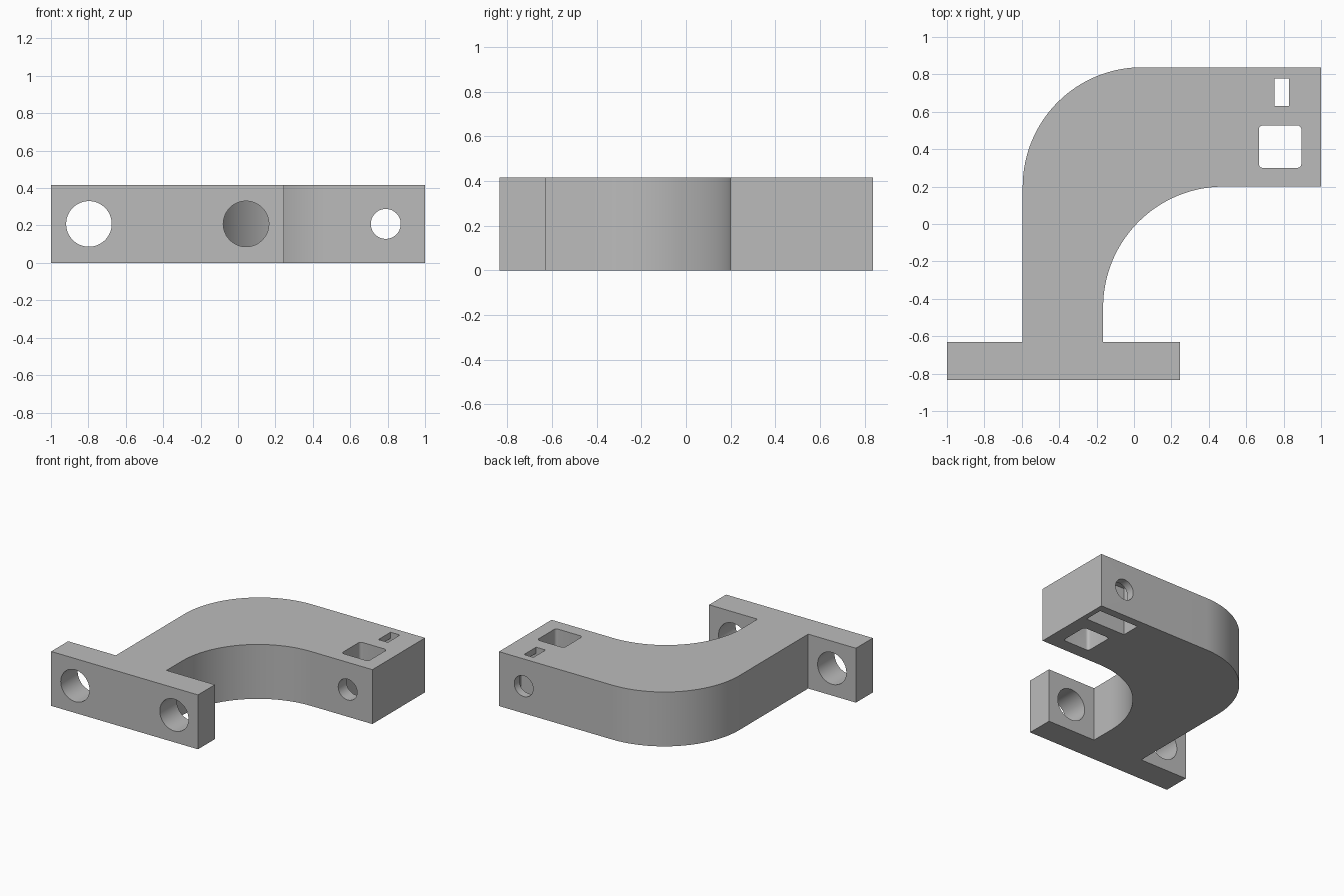
import bpy, bmesh, math
from mathutils import Matrix

if "Cube" in bpy.data.objects:
    bpy.data.objects.remove(bpy.data.objects["Cube"])

HEIGHT = 0.417
MID = HEIGHT / 2

grey = bpy.data.materials.new("plain grey")
grey.use_nodes = True
colour = (0.5, 0.5, 0.5, 1)
grey.diffuse_color = colour
grey.node_tree.nodes["Principled BSDF"].inputs["Base Color"].default_value = colour


def arc(cx, cy, r, start, end, steps):
    angles = [math.radians(start + (end - start) * i / steps) for i in range(steps + 1)]
    return [(cx + r * math.cos(a), cy + r * math.sin(a)) for a in angles]


def prism(name, outline, z0, z1):
    """Extrude a flat outline from z0 to z1."""
    bm = bmesh.new()
    face = bm.faces.new([bm.verts.new((x, y, z0)) for x, y in outline])
    top = bmesh.ops.extrude_face_region(bm, geom=[face])["geom"]
    bmesh.ops.translate(bm, vec=(0, 0, z1 - z0),
                        verts=[v for v in top if isinstance(v, bmesh.types.BMVert)])
    bmesh.ops.recalc_face_normals(bm, faces=bm.faces)
    mesh = bpy.data.meshes.new(name)
    bm.to_mesh(mesh)
    bm.free()
    mesh.materials.append(grey)
    obj = bpy.data.objects.new(name, mesh)
    bpy.context.collection.objects.link(obj)
    return obj


def box_outline(x0, x1, y0, y1):
    return [(x0, y0), (x1, y0), (x1, y1), (x0, y1)]


def rounded_outline(x0, x1, y0, y1, r):
    return (arc(x1 - r, y1 - r, r, 0, 90, 5) + arc(x0 + r, y1 - r, r, 90, 180, 5)
            + arc(x0 + r, y0 + r, r, 180, 270, 5) + arc(x1 - r, y0 + r, r, 270, 360, 5))


def bore(name, x, r, y0, y1):
    """Round cutter running along y at mid height."""
    obj = prism(name, arc(0, 0, r, 0, 360, 48)[:-1], -y1, -y0)
    obj.data.transform(Matrix.Translation((x, 0, MID)) @ Matrix.Rotation(math.pi / 2, 4, "X"))
    return obj


# Bracket body: mounting flange, post, curved elbow and arm in one outline
outline = [(-1, -0.835), (0.245, -0.835), (0.245, -0.63), (-0.165, -0.63)]
outline += arc(0.48, -0.445, 0.645, 180, 90, 32)
outline += [(1, 0.2), (1, 0.838)]
outline += arc(0.043, 0.2, 0.638, 90, 180, 32)
outline += [(-0.595, -0.63), (-1, -0.63)]
bracket = prism("curved_bracket", outline, 0, HEIGHT)

# Holes: flange screws, arm bolt, square window, nut pocket with its narrow slot
cutters = [
    bore("flange_hole_cutter_right", -0.797, 0.122, -0.9, -0.55),
    bore("flange_hole_cutter_left", 0.043, 0.122, -0.9, -0.55),
    bore("arm_bolt_cutter", 0.79, 0.08, 0.1, 0.95),
    prism("window_cutter", rounded_outline(0.667, 0.895, 0.3, 0.527, 0.022), -0.1, 0.6),
    prism("nut_pocket_cutter", box_outline(0.62, 0.96, 0.63, 0.777), -0.1, 0.37),
    prism("narrow_slot_cutter", box_outline(0.75, 0.83, 0.63, 0.777), 0.3, 0.6),
]
bpy.context.view_layer.objects.active = bracket
for cutter in cutters:
    mod = bracket.modifiers.new(cutter.name, "BOOLEAN")
    mod.operation = "DIFFERENCE"
    mod.solver = "EXACT"
    mod.object = cutter
    bpy.ops.object.modifier_apply(modifier=mod.name)
for cutter in cutters:
    bpy.data.objects.remove(cutter)

bpy.ops.object.select_all(action="DESELECT")
bracket.select_set(True)
bpy.ops.object.shade_smooth_by_angle(angle=math.radians(30))
